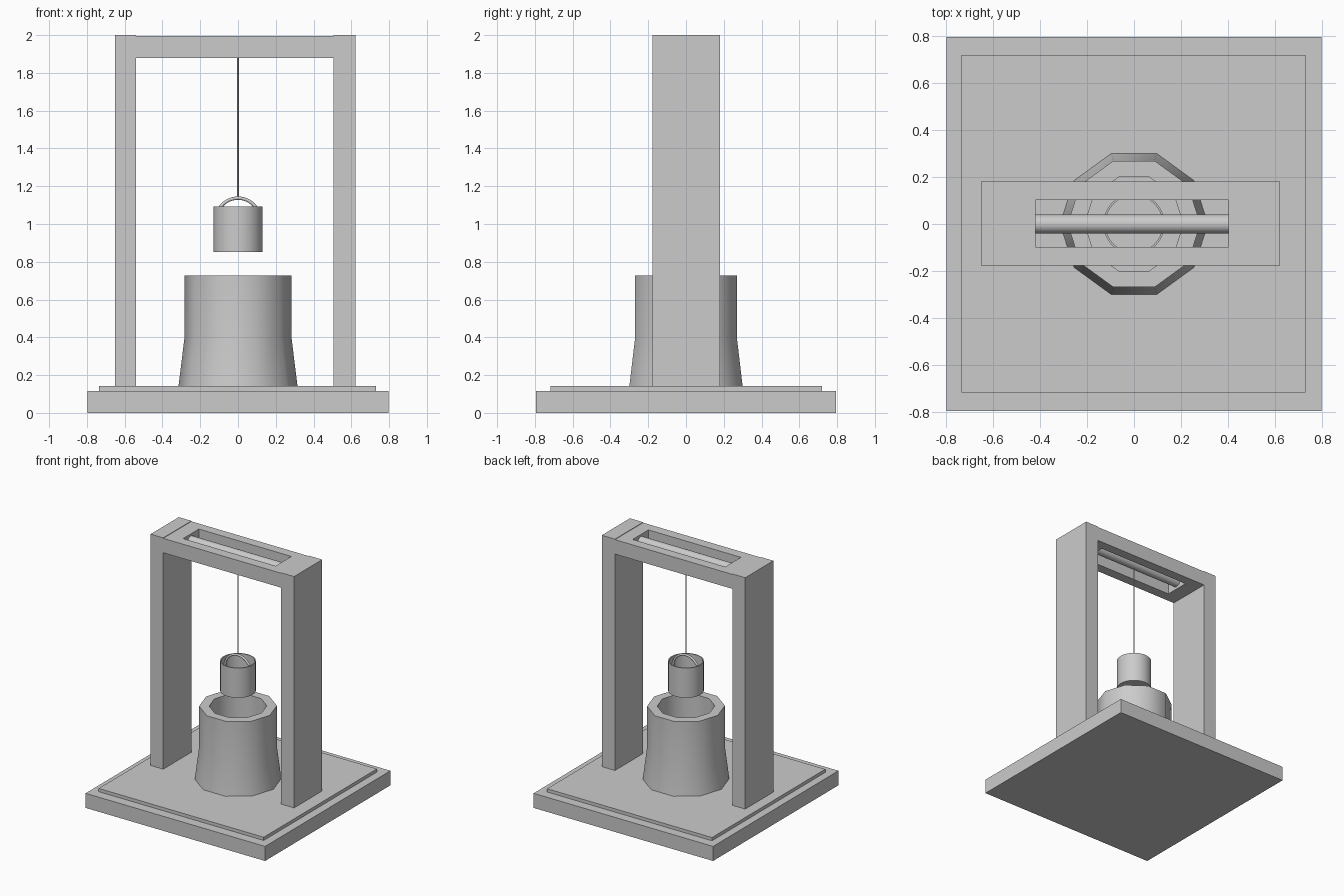
import bpy, bmesh
from math import sin, cos, pi, radians
from mathutils import Vector

if "Cube" in bpy.data.objects:
    bpy.data.objects.remove(bpy.data.objects["Cube"])


def finish(name, bm, angle=None):
    bmesh.ops.recalc_face_normals(bm, faces=bm.faces[:])
    me = bpy.data.meshes.new(name)
    bm.to_mesh(me)
    bm.free()
    ob = bpy.data.objects.new(name, me)
    bpy.context.collection.objects.link(ob)
    if angle:
        bpy.ops.object.select_all(action='DESELECT')
        bpy.context.view_layer.objects.active = ob
        ob.select_set(True)
        bpy.ops.object.shade_smooth_by_angle(angle=radians(angle))
    return ob


def box(name, x0, x1, y0, y1, z0, z1):
    bm = bmesh.new()
    bmesh.ops.create_cube(bm, size=1)
    for v in bm.verts:
        v.co = ((x0 + x1) / 2 + v.co.x * (x1 - x0),
                (y0 + y1) / 2 + v.co.y * (y1 - y0),
                (z0 + z1) / 2 + v.co.z * (z1 - z0))
    return finish(name, bm)


def lathe(name, profile, sides, closed=False, angle=40):
    """Revolve (radius, z) points about z; radius 0 makes a pole."""
    bm = bmesh.new()
    rings = []
    for r, z in profile:
        if r == 0:
            rings.append([bm.verts.new((0, 0, z))] * sides)
        else:
            rings.append([bm.verts.new((r * cos(2 * pi * i / sides), r * sin(2 * pi * i / sides), z))
                          for i in range(sides)])
    pairs = list(zip(rings, rings[1:]))
    if closed:
        pairs.append((rings[-1], rings[0]))
    for a, b in pairs:
        for i in range(sides):
            j = (i + 1) % sides
            bm.faces.new(list(dict.fromkeys((a[i], a[j], b[j], b[i]))))
    return finish(name, bm, angle)


def tube(name, path, radius, sides=12):
    """Sweep a circle along a path lying in the xz plane."""
    bm = bmesh.new()
    pts = [Vector(p) for p in path]
    rings = []
    for k, p in enumerate(pts):
        t = (pts[min(k + 1, len(pts) - 1)] - pts[max(k - 1, 0)]).normalized()
        side = Vector((0, 1, 0))
        n = t.cross(side)
        rings.append([bm.verts.new(p + radius * (cos(2 * pi * i / sides) * side + sin(2 * pi * i / sides) * n))
                      for i in range(sides)])
    for a, b in zip(rings, rings[1:]):
        for i in range(sides):
            j = (i + 1) % sides
            bm.faces.new((a[i], a[j], b[j], b[i]))
    bm.faces.new(rings[0])
    bm.faces.new(rings[-1])
    return finish(name, bm, 40)


# stepped base
box("base_slab", -0.797, 0.797, -0.795, 0.795, 0, 0.117)
box("base_step", -0.735, 0.73, -0.717, 0.72, 0.117, 0.143)

# posts
box("left_post", -0.652, -0.54, -0.177, 0.18, 0.143, 2.0)
box("right_post", 0.505, 0.622, -0.177, 0.18, 0.143, 2.0)

# top beam, a frame around an open slot
bm = bmesh.new()
loops = []
for x0, x1, y0, y1 in ((-0.54, 0.505, -0.177, 0.18), (-0.42, 0.402, -0.097, 0.103)):
    for z in (1.88, 1.996):
        loops.append([bm.verts.new((x, y, z)) for x, y in ((x0, y0), (x1, y0), (x1, y1), (x0, y1))])
for a, b in ((0, 1), (1, 3), (3, 2), (2, 0)):
    for i in range(4):
        j = (i + 1) % 4
        bm.faces.new((loops[a][i], loops[a][j], loops[b][j], loops[b][i]))
finish("top_beam", bm)

# winding rod, rope
tube("winding_rod", [(-0.42, 0, 1.94), (0.402, 0, 1.94)], 0.04, 32)
tube("rope", [(0, 0, 1.135), (0, 0, 1.94)], 0.004, 8)

# ten-sided flared well wall
lathe("well_wall", [(0.315, 0.143), (0.283, 0.40), (0.283, 0.728), (0.21, 0.728), (0.21, 0.143)],
      10, closed=True)

# open bucket with arched handle
lathe("bucket", [(0, 0.853), (0.13, 0.853), (0.13, 1.092), (0.122, 1.092), (0.122, 0.87), (0, 0.87)], 32)
tube("bucket_handle", [(0.115 * cos(pi * i / 24), 0, 1.022 + 0.115 * sin(pi * i / 24)) for i in range(25)], 0.009)
